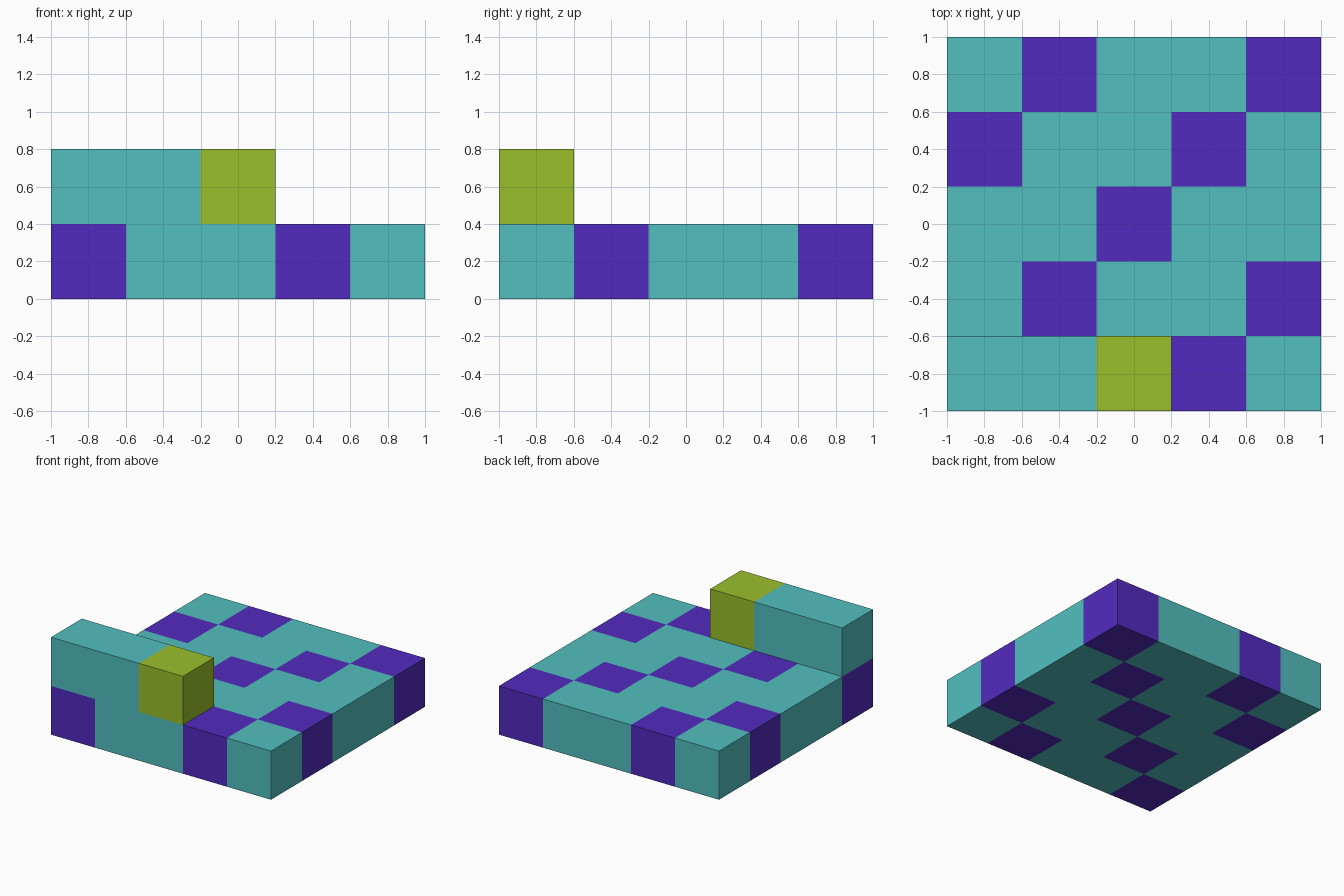
import bpy, bmesh
from mathutils import Vector

if "Cube" in bpy.data.objects:
    bpy.data.objects.remove(bpy.data.objects["Cube"], do_unlink=True)

CELL = 0.4


def make_material(name, rgb):
    mat = bpy.data.materials.new(name)
    mat.use_nodes = True
    mat.diffuse_color = (*rgb, 1)
    mat.node_tree.nodes["Principled BSDF"].inputs["Base Color"].default_value = (*rgb, 1)
    return mat


MATERIALS = {
    "T": make_material("teal", (0.084, 0.521, 0.521)),
    "P": make_material("purple", (0.084, 0.024, 0.521)),
    "G": make_material("lime green", (0.323, 0.521, 0.024)),
}

# Block layout, each row running from -x to +x, rows from back to front
BASE = ["TPTTP",
        "PTTPT",
        "TTPTT",
        "TPTTP",
        "PTTPT"]
WALL = "TT"
END = "G"

base_cells = {(x, 4 - row, 0): c
              for row, line in enumerate(BASE) for x, c in enumerate(line)}
wall_cells = {(x, 0, 1): c for x, c in enumerate(WALL)}
end_cells = {(len(WALL), 0, 1): END}
solid = {**base_cells, **wall_cells, **end_cells}


def build_part(name, cells):
    """Join cube cells into one shell, leaving out faces buried between cells."""
    bm = bmesh.new()
    used = sorted(set(cells.values()))
    for cell, colour in cells.items():
        centre = (Vector(cell) + Vector((-2, -2, 0.5))) * CELL
        for axis in range(3):
            for sign in (-1, 1):
                n = Vector((0, 0, 0))
                n[axis] = sign
                if tuple(int(a + b) for a, b in zip(cell, n)) in solid:
                    continue
                u = Vector((0, 0, 0))
                u[(axis + 1) % 3] = 1
                v = n.cross(u)
                corners = [(n + u * a + v * b) * CELL / 2 + centre
                           for a, b in ((-1, -1), (1, -1), (1, 1), (-1, 1))]
                face = bm.faces.new([bm.verts.new(p) for p in corners])
                face.material_index = used.index(colour)
    bmesh.ops.remove_doubles(bm, verts=bm.verts, dist=0.001)
    mesh = bpy.data.meshes.new(name)
    bm.to_mesh(mesh)
    bm.free()
    for c in used:
        mesh.materials.append(MATERIALS[c])
    obj = bpy.data.objects.new(name, mesh)
    bpy.context.collection.objects.link(obj)
    return obj


# Chequered floor slab, raised wall along the front, and its end block
build_part("floor_slab", base_cells)
build_part("front_wall", wall_cells)
build_part("wall_end_block", end_cells)
